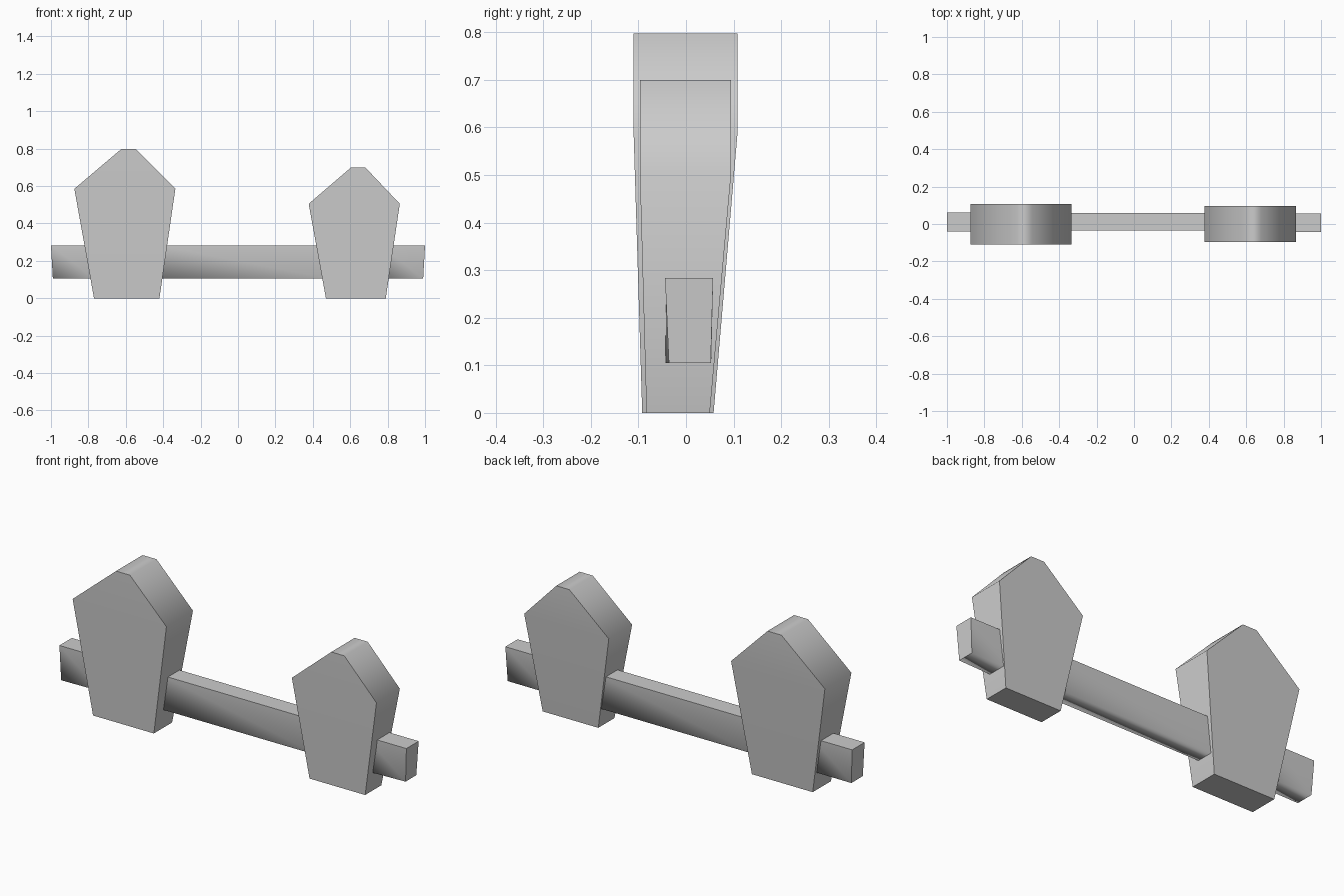
import bpy, bmesh

cube = bpy.data.objects.get("Cube")
if cube:
    bpy.data.objects.remove(cube, do_unlink=True)

grey = bpy.data.materials.new("plain_grey")
grey.use_nodes = True
grey.diffuse_color = (0.6, 0.6, 0.6, 1)
bsdf = next(n for n in grey.node_tree.nodes if n.type == 'BSDF_PRINCIPLED')
bsdf.inputs["Base Color"].default_value = (0.6, 0.6, 0.6, 1)


def make_part(name, verts, faces, is_soft):
    """Build a smooth part whose edges are sharp unless is_soft(edge)."""
    bm = bmesh.new()
    vs = [bm.verts.new(v) for v in verts]
    for f in faces:
        bm.faces.new([vs[i] for i in f])
    bm.verts.index_update()
    bmesh.ops.recalc_face_normals(bm, faces=bm.faces)
    for f in bm.faces:
        f.smooth = True
    for e in bm.edges:
        flat = e.calc_face_angle(0) < 0.2
        e.smooth = flat or is_soft({v.index for v in e.verts})
    mesh = bpy.data.meshes.new(name)
    bm.to_mesh(mesh)
    bm.free()
    mesh.materials.append(grey)
    obj = bpy.data.objects.new(name, mesh)
    bpy.context.collection.objects.link(obj)
    mod = obj.modifiers.new("area_normals", 'WEIGHTED_NORMAL')
    mod.mode = 'FACE_AREA'
    mod.keep_sharp = True
    return obj


def make_post(name, outline, low_y, high_y):
    """Pointed slab: six-sided outline, thinner at the foot."""
    verts = []
    for side in (0, 1):
        for x, z in outline:
            verts.append((x, (low_y if z == 0 else high_y)[side], z))
    faces = [(0, 1, 2, 5), (5, 2, 3, 4), (6, 7, 8, 11), (11, 8, 9, 10)]
    faces += [(i, (i + 1) % 6, (i + 1) % 6 + 6, i + 6) for i in range(6)]
    # Crosswise edges along the shoulders and peak are softened
    make_part(name, verts, faces,
              lambda e: max(e) - min(e) == 6 and min(e) in (2, 3, 4, 5))


def make_rail(name, left, right, top_y, low_left_y, low_right_y):
    """Square rail; left and right give (lower x, upper x) of each end."""
    z0, z1 = 0.105, 0.283
    verts = [(left[0], low_left_y[0], z0), (right[0], low_right_y[0], z0),
             (right[0], low_right_y[1], z0), (left[0], low_left_y[1], z0),
             (left[1], top_y[0], z1), (right[1], top_y[0], z1),
             (right[1], top_y[1], z1), (left[1], top_y[1], z1)]
    faces = [(0, 2, 1), (0, 3, 2), (4, 5, 6, 7),      # bottom, top
             (0, 1, 4), (1, 5, 4), (2, 3, 6), (3, 7, 6),  # front, back
             (0, 4, 7, 3), (1, 2, 6, 5)]              # ends
    # The two long bottom edges are softened
    make_part(name, verts, faces, lambda e: e in ({0, 1}, {2, 3}))


# Two pointed posts
make_post("tall_post",
          [(-0.77, 0), (-0.42, 0), (-0.335, 0.585), (-0.545, 0.797),
           (-0.625, 0.797), (-0.875, 0.585)],
          (-0.092, 0.058), (-0.11, 0.108))
make_post("short_post",
          [(0.47, 0), (0.79, 0), (0.865, 0.505), (0.68, 0.70),
           (0.605, 0.70), (0.378, 0.505)],
          (-0.083, 0.05), (-0.097, 0.095))

# Rail between the posts and its two stub ends
make_rail("middle_rail", (-0.43, -0.43), (0.49, 0.49),
          (-0.035, 0.06), (-0.035, 0.053), (-0.033, 0.053))
make_rail("right_rail_end", (-0.99, -1.0), (-0.77, -0.77),
          (-0.04, 0.062), (-0.04, 0.055), (-0.036, 0.053))
make_rail("left_rail_end", (0.76, 0.76), (0.99, 1.0),
          (-0.044, 0.057), (-0.045, 0.053), (-0.036, 0.052))
